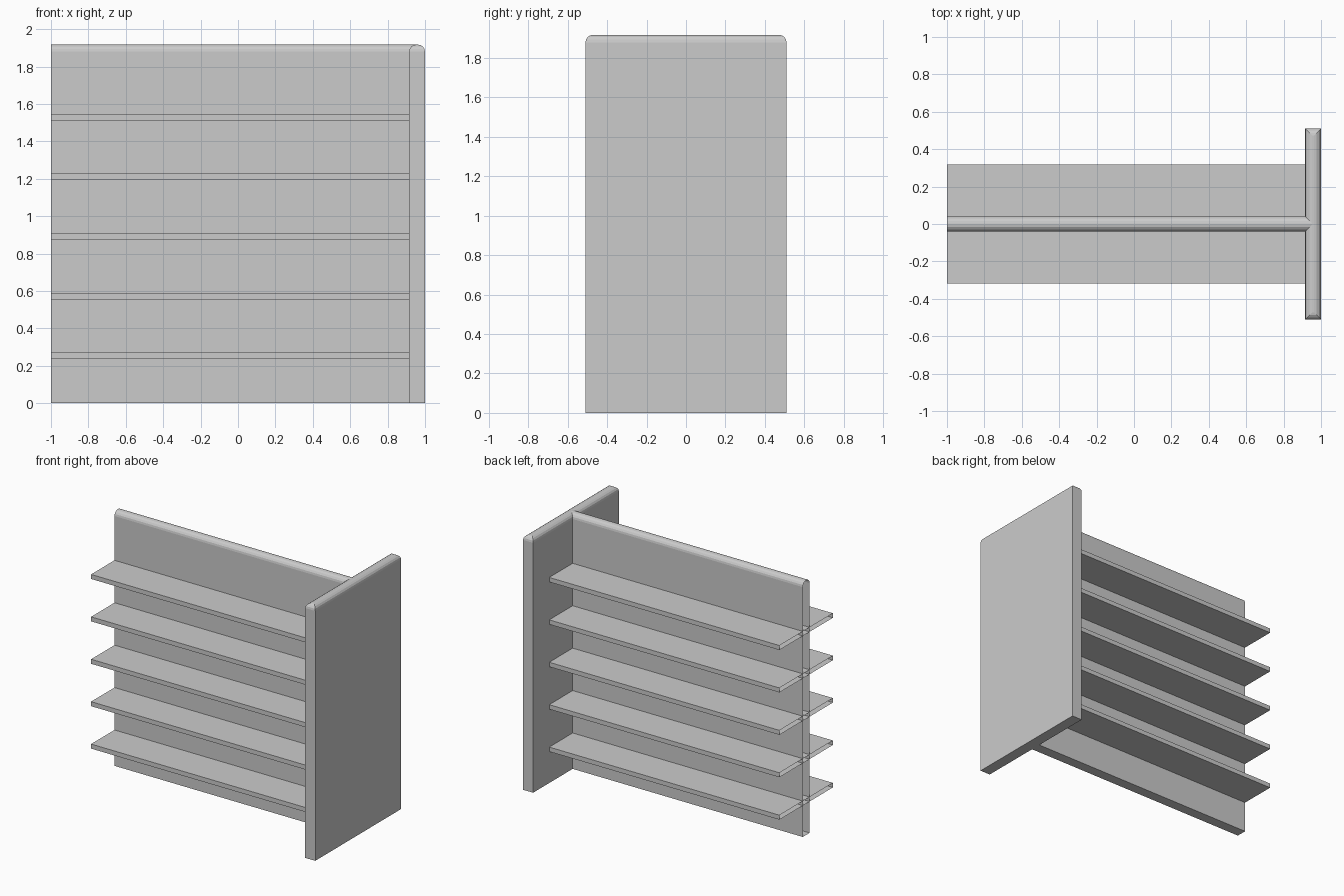
import bpy, bmesh
from math import sin, cos, pi

if "Cube" in bpy.data.objects:
    bpy.data.objects.remove(bpy.data.objects["Cube"])

HEIGHT, ROUND, STEPS = 1.917, 0.038, 4
PANEL_X = 0.915  # inner face of the end panel


def make_object(name, bm):
    bmesh.ops.recalc_face_normals(bm, faces=bm.faces)
    mesh = bpy.data.meshes.new(name)
    bm.to_mesh(mesh)
    bm.free()
    obj = bpy.data.objects.new(name, mesh)
    bpy.context.collection.objects.link(obj)
    return obj


def remove_end(bm, x, sides):
    """Open the end of a part that lies in the plane of the given x."""
    faces = [f for f in bm.faces if all(abs(v.co.x - x) < 1e-5 for v in f.verts)]
    bmesh.ops.delete(bm, geom=faces, context='FACES')


def rounded_slab(name, x0, x1, half_y, round_x, open_left=False):
    """Upright slab, stacked from rectangles that shrink towards the top."""
    bm = bmesh.new()
    levels = [(0, 0)]
    for i in range(STEPS + 1):
        a = i / STEPS * pi / 2
        levels.append((HEIGHT - ROUND + ROUND * sin(a), ROUND * (1 - cos(a))))
    rings = []
    for z, inset in levels:
        dx, y = inset * round_x, half_y - inset
        rings.append([bm.verts.new(p) for p in (
            (x0 + dx, -y, z), (x1 - dx, -y, z), (x1 - dx, y, z), (x0 + dx, y, z))])
    for a, b in zip(rings, rings[1:]):
        for i in range(4):
            j = (i + 1) % 4
            bm.faces.new((a[i], a[j], b[j], b[i]))
    bm.faces.new(rings[0][::-1])
    bm.faces.new(rings[-1])
    bmesh.ops.recalc_face_normals(bm, faces=bm.faces)
    if open_left:
        remove_end(bm, x0, 4)
    return make_object(name, bm)


def shelf(name, top):
    """Thin board through the divider, open at the left end."""
    thick, half_y = 0.034, 0.318
    bm = bmesh.new()
    bmesh.ops.create_cube(bm, size=1)
    for v in bm.verts:
        v.co.x = PANEL_X if v.co.x > 0 else -1
        v.co.y *= 2 * half_y
        v.co.z = top if v.co.z > 0 else top - thick
    remove_end(bm, -1, 4)
    return make_object(name, bm)


# End panel with all top edges rounded
rounded_slab("end_panel", PANEL_X, 1, 0.51, 1)

# Central divider, running into the end panel
rounded_slab("divider_panel", -1, 0.957, 0.04, 0, open_left=True)

# Five double-sided shelves
for n in range(5):
    shelf(f"shelf_{n + 1}", 0.27 + 0.319 * n)
